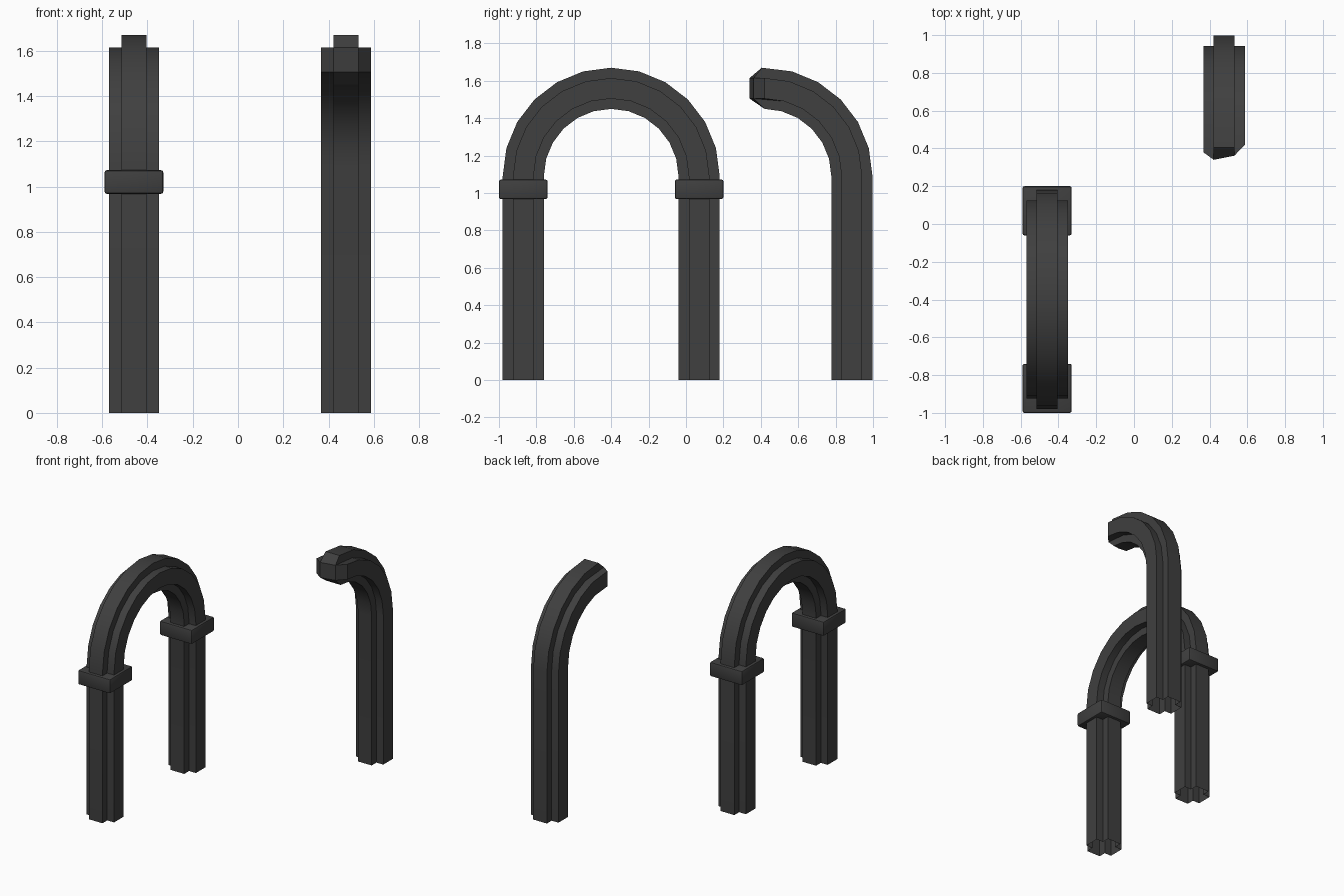
import bpy, bmesh, math

if "Cube" in bpy.data.objects:
    bpy.data.objects.remove(bpy.data.objects["Cube"])

stone = bpy.data.materials.new("dark grey stone")
stone.diffuse_color = (0.05, 0.05, 0.05, 1)
stone.use_nodes = True
stone.node_tree.nodes["Principled BSDF"].inputs["Base Color"].default_value = stone.diffuse_color

A, B = 0.055, 0.11          # half arm width and half overall width of the plus section
R, SPRING = 0.47, 1.09      # arch centreline radius and springing height
PLUS = [(A, -B), (A, -A), (B, -A), (B, A), (A, A), (A, B),
        (-A, B), (-A, A), (-B, A), (-B, -A), (-A, -A), (-A, -B)]


def finish(bm, name):
    bmesh.ops.recalc_face_normals(bm, faces=bm.faces)
    me = bpy.data.meshes.new(name)
    bm.to_mesh(me)
    bm.free()
    me.materials.append(stone)
    ob = bpy.data.objects.new(name, me)
    bpy.context.collection.objects.link(ob)
    bpy.ops.object.select_all(action='DESELECT')
    ob.select_set(True)
    bpy.context.view_layer.objects.active = ob
    bpy.ops.object.shade_smooth_by_angle(angle=math.radians(30))
    return ob


def sweep(bm, cx, cy, side, steps, both_legs):
    """Plus section swept up a leg and round the arch in 15 degree steps."""
    stations = [(0, 0.0)] + [(i * math.pi / 12, SPRING) for i in range(steps + 1)]
    if both_legs:
        stations.append((math.pi, 0.0))
    rings = []
    for t, z in stations:
        c, s = math.cos(t), math.sin(t)
        rings.append([bm.verts.new((cx + u, cy + side * (R + v) * c, z + (R + v) * s))
                      for u, v in PLUS])
    for r0, r1 in zip(rings, rings[1:]):
        for i in range(12):
            j = (i + 1) % 12
            bm.faces.new((r0[i], r0[j], r1[j], r1[i]))
    return rings


# Complete arch, open underneath
bm = bmesh.new()
sweep(bm, -0.46, -0.40, -1, 12, True)
finish(bm, "complete_arch")

# Broken arch: half the span with a slanted, chipped end
bm = bmesh.new()
end = sweep(bm, 0.477, 0.417, 1, 6, False)[-1]
for v, (u, w) in zip(end, PLUS):
    if abs(u) == abs(w):                 # core corners stick out furthest
        v.co.y = 0.34 if u < 0 else 0.362
    elif u == -B:
        v.co.y = 0.38
    elif w == B:
        v.co.y = 0.405
    else:
        v.co.y = 0.42
for k in (1, 4, 7, 10):                  # one slanted facet per arm
    bm.faces.new([end[(k + n) % 12] for n in range(4)])
bm.faces.new([end[k] for k in (1, 4, 7, 10)])
finish(bm, "broken_arch")

# Collars where the complete arch meets its legs
for label, y in (("front", -0.87), ("back", 0.07)):
    bm = bmesh.new()
    bmesh.ops.create_cube(bm, size=1)
    for v in bm.verts:
        v.co = (-0.46 + v.co.x * 0.26, y + v.co.y * 0.26, 1.02 + v.co.z * 0.104)
    bmesh.ops.bevel(bm, geom=bm.edges[:], offset=0.01, segments=2, profile=0.5,
                    affect='EDGES')
    finish(bm, label + "_collar")
